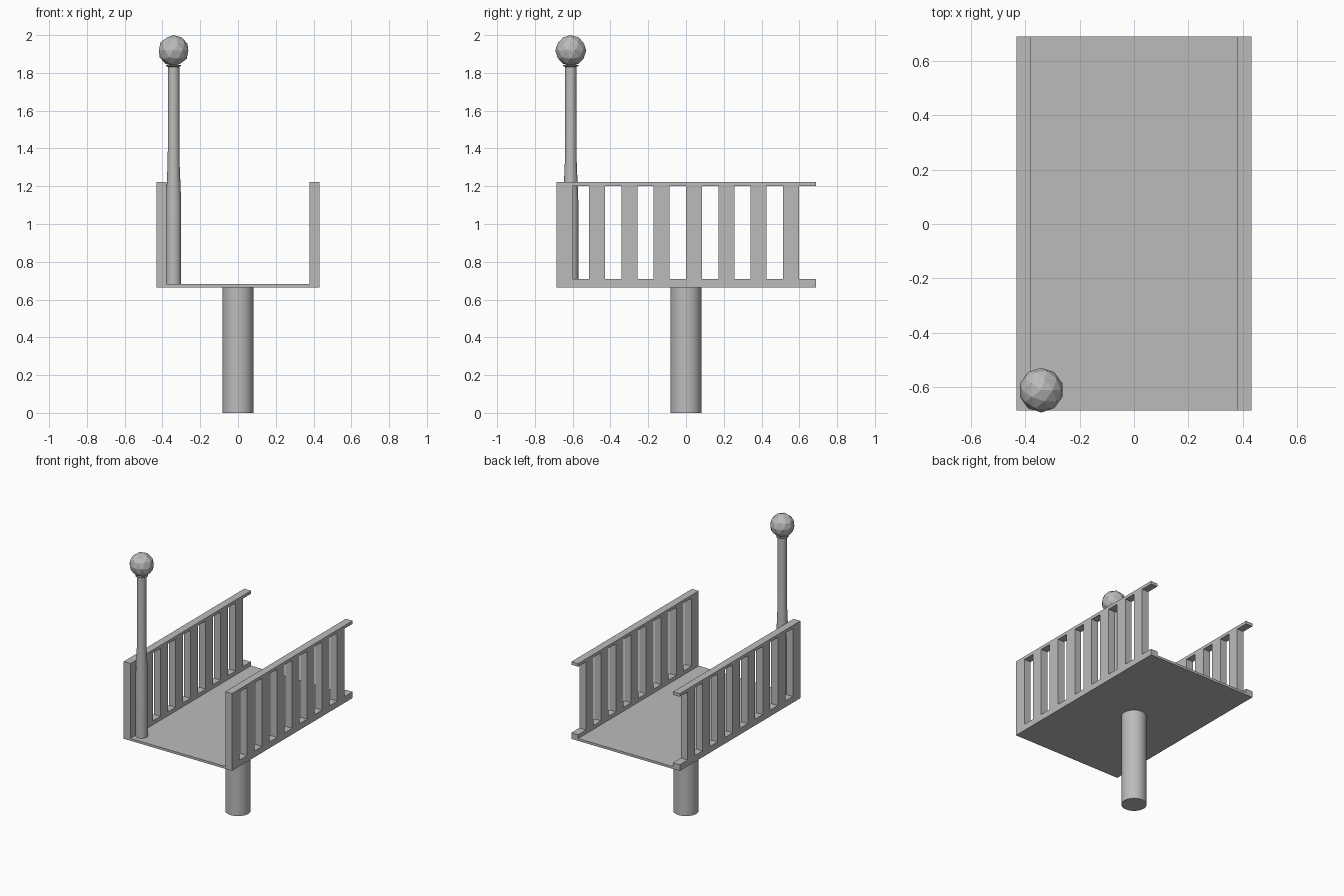
import bpy, bmesh, math

if "Cube" in bpy.data.objects:
    bpy.data.objects.remove(bpy.data.objects["Cube"])

grey = bpy.data.materials.new("plain grey")
grey.diffuse_color = (0.5, 0.5, 0.5, 1)
grey.use_nodes = True
grey.node_tree.nodes["Principled BSDF"].inputs["Base Color"].default_value = grey.diffuse_color

Y0, Y1 = -0.685, 0.688      # deck length
X_IN, X_OUT = 0.378, 0.432  # railing thickness
Z0 = 0.665                  # underside of the deck


def finish(name, bm, smooth=False):
    bmesh.ops.recalc_face_normals(bm, faces=bm.faces)
    mesh = bpy.data.meshes.new(name)
    bm.to_mesh(mesh)
    bm.free()
    mesh.materials.append(grey)
    ob = bpy.data.objects.new(name, mesh)
    bpy.context.collection.objects.link(ob)
    if smooth:
        bpy.context.view_layer.objects.active = ob
        ob.select_set(True)
        bpy.ops.object.shade_smooth_by_angle(angle=math.radians(30))
        ob.select_set(False)
    return ob


def box(name, x0, x1, y0, y1, z0, z1):
    bm = bmesh.new()
    bmesh.ops.create_cube(bm, size=1)
    for v in bm.verts:
        v.co = ((x0 + x1) / 2 + v.co.x * (x1 - x0),
                (y0 + y1) / 2 + v.co.y * (y1 - y0),
                (z0 + z1) / 2 + v.co.z * (z1 - z0))
    return finish(name, bm)


def turned(name, cx, cy, profile, sides=32):
    """Capped round part from (radius, height) pairs."""
    bm = bmesh.new()
    rings = [[bm.verts.new((cx + r * math.cos(math.tau * i / sides),
                            cy + r * math.sin(math.tau * i / sides), z))
              for i in range(sides)] for r, z in profile]
    for a, b in zip(rings, rings[1:]):
        for i in range(sides):
            j = (i + 1) % sides
            bm.faces.new((a[i], a[j], b[j], b[i]))
    bm.faces.new(rings[0])
    bm.faces.new(rings[-1])
    return finish(name, bm, True)


def railing(name, side):
    """Side panel in the y-z plane: outline stitched from grid cells, open between the slats."""
    pitch, width = 0.1712, 0.085
    ys = [Y0]
    for i in range(8):
        ys += [Y0 + i * pitch + width, Y0 + (i + 1) * pitch]
    ys[-1] = Y1
    zs = [Z0, 0.71, 1.20, 1.222]
    bm = bmesh.new()
    grid = [[bm.verts.new((side * X_IN, y, z)) for z in zs] for y in ys]
    for i in range(len(ys) - 1):
        for k in range(3):
            if k == 1 and i % 2:
                continue          # gap between slats
            bm.faces.new((grid[i][k], grid[i + 1][k], grid[i + 1][k + 1], grid[i][k + 1]))
    # thicken outwards
    ext = bmesh.ops.extrude_face_region(bm, geom=bm.faces[:], use_keep_orig=True)
    for v in ext["geom"]:
        if isinstance(v, bmesh.types.BMVert):
            v.co.x = side * X_OUT
    return finish(name, bm)


# Deck and its two railings
box("deck", -X_IN, X_IN, Y0, Y1, Z0, 0.682)
railing("left_railing", -1)
railing("right_railing", 1)

# Support column
turned("support_column", 0, 0, [(0.083, 0), (0.083, Z0)])

# Tapered pole with a flared collar
PX, PY = -0.341, -0.61
turned("pole", PX, PY, [(0.04, 0.68), (0.04, 1.12), (0.031, 1.34), (0.03, 1.832),
                        (0.04, 1.836), (0.04, 1.842)])

# Faceted ball
bm = bmesh.new()
bmesh.ops.create_icosphere(bm, subdivisions=2, radius=0.082)
for v in bm.verts:
    v.co.x += PX
    v.co.y += PY
    v.co.z += 1.918
finish("ball", bm)
